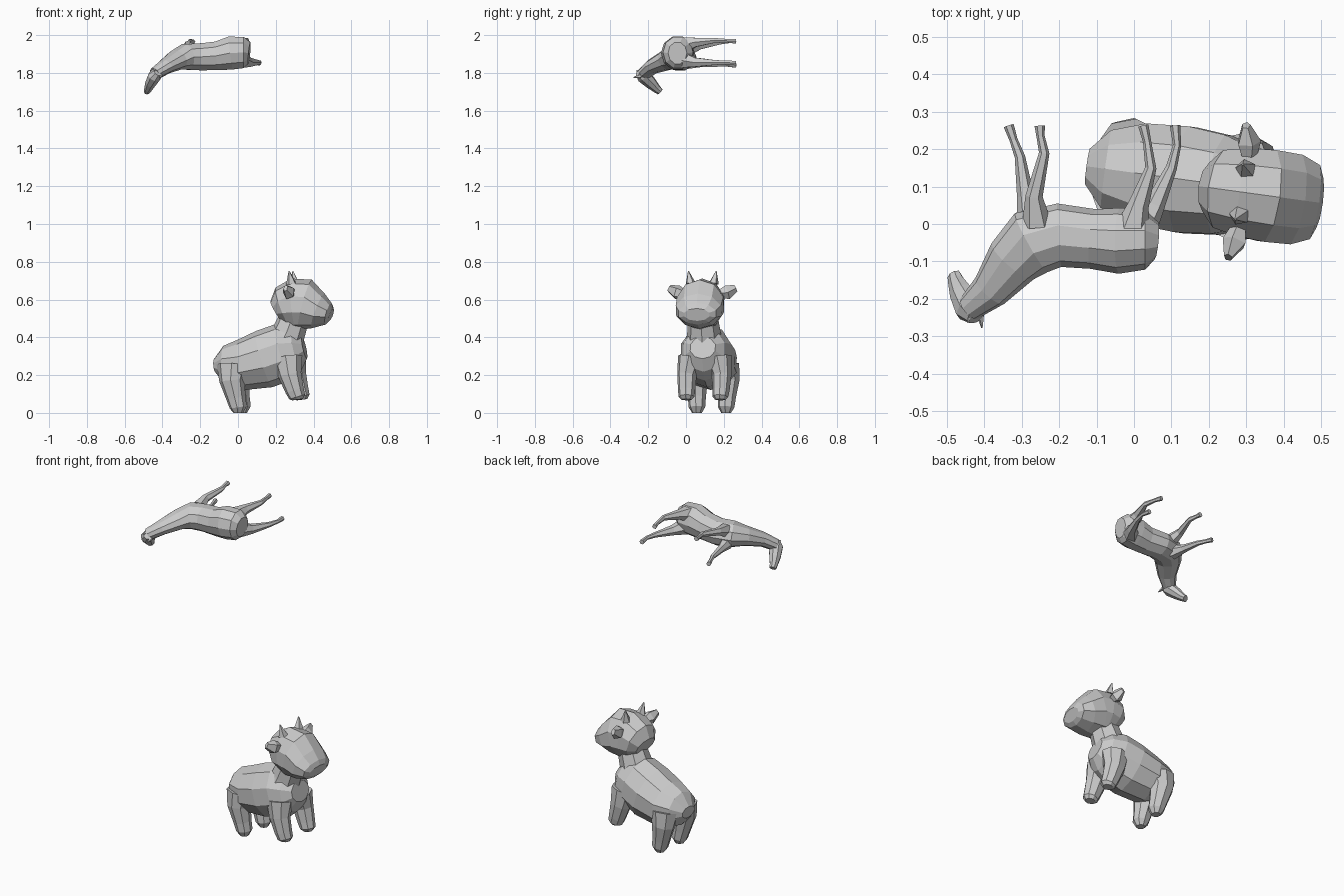
import bpy
import math
from mathutils import Vector, Matrix


def loft(name, rings, side, n=8, frame=Matrix()):
    """Closed tube through rings (x, y, z, in_plane_radius, side_radius)."""
    pts = [Vector(r[:3]) for r in rings]
    verts, faces = [], []
    for i, r in enumerate(rings):
        t = (pts[min(i + 1, len(pts) - 1)] - pts[max(i - 1, 0)]).normalized()
        s = Vector(side)
        s = (s - t * s.dot(t)).normalized()
        u = t.cross(s)
        for k in range(n):
            a = 2 * math.pi * k / n
            verts.append(frame @ (pts[i] + u * r[3] * math.cos(a) + s * r[4] * math.sin(a)))
    for i in range(len(rings) - 1):
        for k in range(n):
            j = (k + 1) % n
            faces.append((i * n + k, i * n + j, (i + 1) * n + j, (i + 1) * n + k))
    faces.append(tuple(reversed(range(n))))
    faces.append(tuple(range((len(rings) - 1) * n, len(rings) * n)))
    mesh = bpy.data.meshes.new(name)
    mesh.from_pydata(verts, [], faces)
    mesh.update()
    ob = bpy.data.objects.new(name, mesh)
    bpy.context.collection.objects.link(ob)
    # consistent outward normals
    import bmesh
    bm = bmesh.new()
    bm.from_mesh(mesh)
    bmesh.ops.recalc_face_normals(bm, faces=bm.faces)
    bm.to_mesh(mesh)
    bm.free()
    return ob


# ---------- standing calf, facing +x with a slight turn ----------
calf = Matrix.Translation((0, 0.137, 0)) @ Matrix.Rotation(math.radians(-7.8), 4, 'Z')
Y = (0, 1, 0)


def profile(name, rows, v=0.0, n=10):
    """Calf part from rows (along, height, in_plane_radius, side_radius)."""
    return loft(name, [(u, v, z, a, b) for u, z, a, b in rows], Y, n, calf)


# barrel body
profile("calf_body", [
    (-0.125, 0.25, 0.035, 0.05), (-0.075, 0.255, 0.10, 0.11),
    (0.02, 0.255, 0.135, 0.142), (0.14, 0.285, 0.155, 0.15),
    (0.24, 0.32, 0.155, 0.14), (0.31, 0.335, 0.12, 0.115),
    (0.355, 0.345, 0.06, 0.07)])
# neck
profile("calf_neck", [(0.23, 0.34, 0.11, 0.11), (0.27, 0.42, 0.09, 0.09),
                      (0.30, 0.50, 0.08, 0.08)], -0.005, 8)
# head tapering to a broad muzzle
profile("calf_head", [
    (0.205, 0.54, 0.06, 0.07), (0.24, 0.56, 0.11, 0.11),
    (0.30, 0.575, 0.137, 0.125), (0.36, 0.572, 0.138, 0.13),
    (0.43, 0.54, 0.098, 0.127), (0.485, 0.525, 0.06, 0.105),
    (0.50, 0.52, 0.035, 0.07)], -0.012)

for s, tag in ((1, "left"), (-1, "right")):
    # rear leg
    loft("calf_rear_leg_" + tag, [
        (-0.015, s * 0.07, 0.25, 0.09, 0.075), (-0.02, s * 0.085, 0.17, 0.068, 0.06),
        (0.0, s * 0.08, 0.08, 0.052, 0.048), (0.012, s * 0.078, 0.03, 0.046, 0.044),
        (0.012, s * 0.078, 0.0, 0.026, 0.026)], Y, 8, calf)
    # front leg
    loft("calf_front_leg_" + tag, [
        (0.275, s * 0.075, 0.29, 0.08, 0.07), (0.29, s * 0.093, 0.20, 0.062, 0.052),
        (0.315, s * 0.092, 0.12, 0.05, 0.046), (0.328, s * 0.09, 0.085, 0.044, 0.042),
        (0.33, s * 0.09, 0.07, 0.028, 0.028)], Y, 8, calf)
    # horn
    loft("calf_horn_" + tag, [
        (0.295, s * 0.062 - 0.012, 0.685, 0.028, 0.028),
        (0.285, s * 0.074 - 0.012, 0.75, 0.003, 0.003)], Y, 5, calf)
    # ear, flaring outward to a slanted tip
    loft("calf_ear_" + tag, [
        (0.30, s * 0.085 - 0.012, 0.63, 0.018, 0.018),
        (0.292, s * 0.135 - 0.012, 0.638, 0.034, 0.04),
        (0.28, s * 0.178 - 0.012, 0.66, 0.012, 0.02)], (0, 0, 1), 5, calf)

# ---------- horse lying on its side in the air: feet to +y, head to -x ----------
Z = (0, 0, 1)

# body and neck in one sweep
loft("horse_body", [
    (0.06, -0.045, 1.905, 0.05, 0.06), (0.03, -0.042, 1.908, 0.08, 0.087),
    (-0.04, -0.045, 1.905, 0.088, 0.092), (-0.11, -0.04, 1.89, 0.08, 0.08),
    (-0.20, -0.03, 1.885, 0.085, 0.075), (-0.275, -0.05, 1.885, 0.09, 0.072),
    (-0.325, -0.10, 1.868, 0.074, 0.054), (-0.385, -0.178, 1.833, 0.052, 0.04),
    (-0.44, -0.225, 1.795, 0.036, 0.034)], Z, 10)
# head turned down and back
side = Vector((0.72, -0.25, -0.65))
loft("horse_head", [
    (-0.425, -0.25, 1.805, 0.022, 0.025), (-0.44, -0.225, 1.785, 0.042, 0.036),
    (-0.462, -0.185, 1.745, 0.034, 0.029), (-0.475, -0.155, 1.715, 0.024, 0.021),
    (-0.481, -0.137, 1.70, 0.02, 0.016)], side, 8)
# ears
for s, tag in ((1, "left"), (-1, "right")):
    base = Vector((-0.425, -0.235, 1.797)) + side * 0.02 * s
    tip = base + Vector((0.0, -0.036, -0.004)) + side * 0.006 * s
    loft("horse_ear_" + tag, [(*base, 0.012, 0.012), (*tip, 0.002, 0.002)], Z, 5)

# legs: path points (x, y, z, radius)
legs = {
    "horse_hind_leg_upper": [(-0.005, -0.02, 1.945, 0.05), (0.012, 0.05, 1.962, 0.028),
                             (0.045, 0.15, 1.972, 0.015), (0.035, 0.22, 1.97, 0.011),
                             (0.025, 0.263, 1.967, 0.014)],
    "horse_hind_leg_lower": [(0.01, -0.02, 1.87, 0.05), (0.055, 0.05, 1.856, 0.028),
                             (0.10, 0.15, 1.855, 0.015), (0.115, 0.21, 1.855, 0.011),
                             (0.11, 0.263, 1.852, 0.014)],
    "horse_front_leg_upper": [(-0.26, 0.0, 1.92, 0.04), (-0.267, 0.075, 1.945, 0.023),
                              (-0.24, 0.19, 1.965, 0.014), (-0.25, 0.235, 1.968, 0.011),
                              (-0.252, 0.263, 1.968, 0.014)],
    "horse_front_leg_lower": [(-0.275, 0.0, 1.855, 0.04), (-0.29, 0.075, 1.85, 0.023),
                              (-0.305, 0.18, 1.845, 0.014), (-0.322, 0.225, 1.842, 0.011),
                              (-0.335, 0.263, 1.84, 0.014)],
}
for name, path in legs.items():
    loft(name, [(x, y, z, r, r) for x, y, z, r in path], Z, 6)
